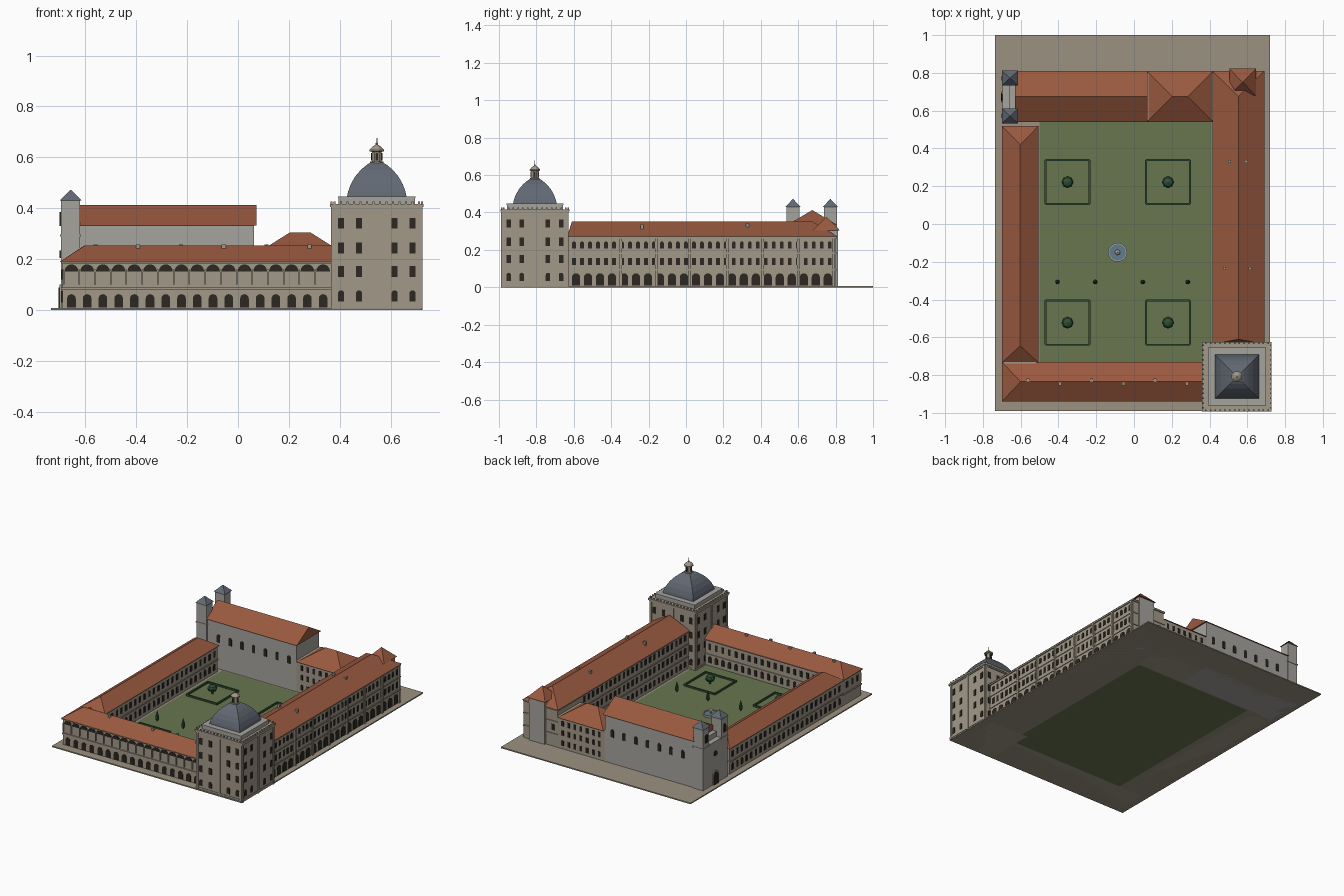
import bpy, bmesh, math
from mathutils import Vector, Matrix

if "Cube" in bpy.data.objects:
    bpy.data.objects.remove(bpy.data.objects["Cube"])

COL = {"stone": (.36, .32, .25), "plaster": (.38, .37, .34), "roof": (.32, .10, .05),
       "dark": (.025, .02, .015), "slate": (.12, .14, .17), "lawn": (.14, .18, .08),
       "paving": (.33, .29, .22), "green": (.03, .08, .035), "water": (.12, .2, .26)}
MATS = {}
for k, c in COL.items():
    MATS[k] = bpy.data.materials.new(k)
    MATS[k].diffuse_color = (*c, 1)


def finish(name, bm, mat):
    bmesh.ops.recalc_face_normals(bm, faces=bm.faces)
    me = bpy.data.meshes.new(name)
    bm.to_mesh(me)
    bm.free()
    ob = bpy.data.objects.new(name, me)
    me.materials.append(MATS[mat])
    bpy.context.collection.objects.link(ob)
    return ob


def boxes(name, mat, *spans):
    """Each span is (x0, x1, y0, y1, z0, z1)."""
    bm = bmesh.new()
    for x0, x1, y0, y1, z0, z1 in spans:
        m = Matrix.Translation(((x0 + x1) / 2, (y0 + y1) / 2, (z0 + z1) / 2)) @ \
            Matrix.Diagonal((x1 - x0, y1 - y0, z1 - z0, 1))
        bmesh.ops.create_cube(bm, size=1, matrix=m)
    return finish(name, bm, mat)


def hip(name, x0, x1, y0, y1, z0, z1, axis, a, b, mat="roof"):
    """Hipped or gabled roof with its ridge from a to b along an axis."""
    bm = bmesh.new()
    c = [bm.verts.new(p) for p in ((x0, y0, z0), (x1, y0, z0), (x1, y1, z0), (x0, y1, z0))]
    if axis == "y":
        c = c[1:] + c[:1]
        r = [bm.verts.new(((x0 + x1) / 2, t, z1)) for t in (a, b)]
    else:
        r = [bm.verts.new((t, (y0 + y1) / 2, z1)) for t in (a, b)]
    bm.faces.new(c)
    bm.faces.new((c[0], c[1], r[1], r[0]))
    bm.faces.new((c[2], c[3], r[0], r[1]))
    bm.faces.new((c[1], c[2], r[1]))
    bm.faces.new((c[3], c[0], r[0]))
    return finish(name, bm, mat)


def lathe(name, mat, x, y, profile, n, turn=0.0):
    """Turned solid from (radius, z) points."""
    bm = bmesh.new()
    rings = [[bm.verts.new((x + r * math.cos(turn + math.tau * i / n),
                            y + r * math.sin(turn + math.tau * i / n), z)) for i in range(n)]
             for r, z in profile]
    for p, q in zip(rings, rings[1:]):
        for i in range(n):
            bm.faces.new((p[i], p[(i + 1) % n], q[(i + 1) % n], q[i]))
    bm.faces.new(rings[0])
    bm.faces.new(rings[-1])
    return finish(name, bm, mat)


def openings(name, axis, pos, sign, us, z0, z1, w, arch=False, mat="dark", d=.003):
    """A row of window or door panels on a wall facing +-x or +-y."""
    bm = bmesh.new()
    for u in us:
        h = w / 2
        pts = [(-h, z0), (h, z0)]
        if arch:
            pts += [(h * math.cos(math.pi * i / 8), z1 - h + h * math.sin(math.pi * i / 8)) for i in range(9)]
        else:
            pts += [(h, z1), (-h, z1)]
        rings = [[bm.verts.new((u + p, pos + o * sign, z) if axis == "y" else (pos + o * sign, u + p, z))
                  for p, z in pts] for o in (-.002, d)]
        n = len(pts)
        bm.faces.new(rings[0])
        bm.faces.new(rings[1])
        for i in range(n):
            bm.faces.new((rings[0][i], rings[0][(i + 1) % n], rings[1][(i + 1) % n], rings[1][i]))
    bmesh.ops.remove_doubles(bm, verts=bm.verts, dist=1e-6)
    return finish(name, bm, mat)


def spread(a, b, n):
    return [a + (b - a) * (i + .5) / n for i in range(n)]


# ground and lawn
boxes("paving", "paving", (-.735, .72, -.99, -.74, 0, .008), (-.735, .72, .54, 1, 0, .008),
      (-.735, -.5, -.74, .54, 0, .008), (.41, .72, -.74, .54, 0, .008))
boxes("lawn", "lawn", (-.5, .41, -.74, .54, 0, .009))

# front wing with loggia
boxes("front_wing", "stone", (-.69, .38, -.93, -.74, 0, .195))
hip("front_wing_roof", -.70, .38, -.94, -.73, .19, .255, "x", -.60, .38)
boxes("front_wing_bands", "stone", (-.695, .37, -.936, -.735, .08, .09), (-.696, .37, -.937, -.733, .182, .19))
ux = spread(-.685, .365, 17)
openings("front_ground_arches", "y", -.93, -1, ux, .01, .063, .034, True)
openings("front_loggia_arches", "y", -.93, -1, ux, .152, .18, .054, True)
boxes("front_loggia_columns", "stone", *[(x - .034, x - .028, -.938, -.928, .10, .16) for x in ux])
openings("front_court_lower", "y", -.74, 1, spread(-.49, .36, 17), .03, .075, .022, True)
openings("front_court_upper", "y", -.74, 1, spread(-.49, .36, 17), .12, .16, .02)
openings("front_west_windows", "x", -.69, -1, spread(-.92, -.75, 3), .12, .16, .02)

# left wing
boxes("left_wing", "stone", (-.69, -.515, -.74, .51, 0, .195))
hip("left_wing_roof", -.70, -.505, -.735, .52, .19, .255, "y", -.645, .42)
boxes("left_wing_bands", "stone", (-.695, -.51, -.73, .513, .09, .098), (-.696, -.509, -.73, .515, .182, .19))
for side, px, sg in (("outer", -.69, -1), ("court", -.515, 1)):
    openings("left_%s_lower" % side, "x", px, sg, spread(-.72, .5, 24), .03, .075, .022, True)
    openings("left_%s_upper" % side, "x", px, sg, spread(-.72, .5, 24), .12, .16, .02)

# right wing
boxes("right_wing", "stone", (.425, .68, -.64, .80, 0, .277))
hip("right_wing_roof", .415, .69, -.635, .81, .272, .353, "y", -.61, .675)
boxes("right_wing_bands", "stone", (.42, .685, -.63, .805, .09, .098), (.42, .685, -.63, .805, .178, .185),
      (.418, .687, -.63, .807, .262, .272))
boxes("right_wing_pilasters", "stone",
      *[(.67, .69, y - .007, y + .007, 0, .265) for y in (-.35, -.16, .02, .22, .41, .60, .79)])
openings("right_ground_arches", "x", .68, 1, spread(-.62, .79, 22), .01, .075, .044, True)
openings("right_middle_windows", "x", .68, 1, spread(-.62, .79, 33), .118, .158, .02)
openings("right_upper_windows", "x", .68, 1, spread(-.62, .79, 33), .208, .246, .02, True)
for i, z in enumerate((.03, .12, .21)):
    openings("right_court_row_%d" % i, "x", .425, -1, spread(-.62, .53, 24), z, z + .04, .02, i == 0)
openings("right_north_windows", "y", .80, 1, (.46,), .12, .16, .02)

# corner turret
boxes("corner_turret", "plaster", (.515, .635, .69, .812, 0, .308))
hip("corner_turret_roof", .505, .645, .68, .822, .305, .378, "x", .574, .576)

# church nave with gabled roof
boxes("nave", "plaster", (-.66, .062, .55, .80, 0, .335))
hip("nave_roof", -.63, .072, .54, .81, .333, .413, "x", -.63, .072)
for side, py, sg in (("north", .80, 1), ("south", .55, -1)):
    openings("nave_%s_windows" % side, "y", py, sg, spread(-.58, .05, 7), .19, .245, .024, True)

# church towers and facade
for side, y in (("north", .772), ("south", .572)):
    boxes("church_tower_" + side, "plaster", (-.695, -.62, y - .034, y + .034, 0, .43),
          (-.699, -.616, y - .037, y + .037, .29, .298))
    hip("church_tower_roof_" + side, -.70, -.613, y - .04, y + .04, .43, .473, "x", -.657, -.656, "slate")
    openings("belfry_opening_" + side, "x", -.695, -1, (y,), .33, .385, .024, True, d=.006)
boxes("church_facade", "plaster", (-.695, -.62, .6, .745, 0, .30))
openings("church_portal_frame", "x", -.695, -1, (.672,), .008, .1, .06, True, "stone", .006)
openings("church_portal", "x", -.695, -1, (.672,), .008, .09, .044, True, d=.009)
openings("church_rose_window", "x", -.695, -1, (.672,), .205, .235, .03, True, d=.006)

# annex between church and right wing
boxes("annex", "stone", (.06, .43, .55, .80, 0, .225))
hip("annex_roof", .068, .42, .54, .81, .22, .305, "x", .203, .285)
for i, z in enumerate((.03, .1, .165)):
    for side, py, sg in (("north", .80, 1), ("south", .55, -1)):
        openings("annex_%s_row_%d" % (side, i), "y", py, sg, spread(.08, .41, 7), z, z + .035, .018)

# domed corner tower
TX, TY = .545, -.808


def sq(h, z0, z1):
    return (TX - h, TX + h, TY - h, TY + h, z0, z1)


boxes("tower_body", "stone", sq(.175, 0, .41), sq(.178, .008, .02))
boxes("tower_cornice", "stone", sq(.184, .405, .417), sq(.18, .397, .406))
boxes("tower_attic", "plaster", sq(.15, .415, .44), sq(.153, .44, .447))
dots = [(TX + s * .178, TY + t) for s in (-1, 1) for t in spread(-.178, .178, 14)]
dots += [(TX + t, TY + s * .178) for s in (-1, 1) for t in spread(-.178, .178, 14)]
boxes("tower_parapet_knobs", "stone", *[(x - .004, x + .004, y - .004, y + .004, .415, .427) for x, y in dots])
pil = []
for s in (-1, 1):
    for t in (-.167, 0, .167):
        pil += [(TX + t - .008, TX + t + .008, TY + s * .175 - .005, TY + s * .175 + .005, 0, .4),
                (TX + s * .175 - .005, TX + s * .175 + .005, TY + t - .008, TY + t + .008, 0, .4)]
boxes("tower_pilasters", "stone", *pil)
for i, z in enumerate((.035, .13, .222, .32)):
    for s in (-1, 1):
        off = (-.14, -.07, .07, .14)
        openings("tower_y_windows", "y", TY + s * .175, s, [TX + o for o in off], z, z + .043, .024, i == 0)
        openings("tower_x_windows", "x", TX + s * .175, s, [TY + o for o in off], z, z + .043, .024, i == 0)
R2 = math.sqrt(2)
lathe("dome", "slate", TX, TY, [(r * R2, z) for r, z in ((.117, .445), (.113, .465), (.102, .495), (.085, .525),
      (.062, .552), (.038, .572), (.024, .58))], 4, math.pi / 4)
lathe("lantern", "stone", TX, TY, [(.028, .575), (.028, .583), (.021, .584), (.021, .622), (.03, .624), (.03, .63),
      (.018, .642), (.005, .65), (.005, .656), (.002, .658), (.002, .677)], 8, math.pi / 8)
for i in range(4):
    s = 1 if i < 2 else -1
    a = "xy"[i % 2]
    openings("lantern_opening", a, (TX if a == "x" else TY) + s * .0195, s,
             (TY if a == "x" else TX,), .588, .618, .009, True)

# chimneys
boxes("front_chimneys", "stone", *[(x - .008, x + .008, y - .008, y + .008, .23, .258) for x, y in
      [(-.56 + .168 * i, -.825 - .022 * (i % 2)) for i in range(6)]])
boxes("right_chimneys", "stone", *[(x - .008, x + .008, y - .008, y + .008, .28, z) for x, y, z in
      ((.505, .33, .34), (.595, .33, .34), (.48, -.235, .335), (.615, -.235, .335))])

# courtyard hedges, topiary, cypresses and fountain
for cx in (-.352, .18):
    for cy in (.222, -.522):
        h = .117
        boxes("hedge", "green", *[(cx - h, cx + h, cy + s * h - .005, cy + s * h + .005, .005, .02) for s in (-1, 1)],
              *[(cx + s * h - .005, cx + s * h + .005, cy - h, cy + h, .005, .02) for s in (-1, 1)])
        lathe("garden_tree", "green", cx, cy, [(.006, .005), (.006, .025), (.026, .033), (.032, .048), (.024, .064),
              (.004, .072)], 8)
for x in (-.405, -.205, .047, .285):
    lathe("cypress", "green", x, -.307, [(.004, .005), (.004, .015), (.012, .022), (.01, .045), (.001, .08)], 8)
lathe("fountain_basin", "plaster", -.087, -.15, [(.05, .004), (.05, .022), (.043, .022), (.043, .014)], 24)
lathe("fountain_water", "water", -.087, -.15, [(.0435, .01), (.0435, .017)], 24)
lathe("fountain_spout", "plaster", -.087, -.15, [(.006, .01), (.004, .035), (.014, .04), (.012, .043), (.002, .05)], 12)

for m in bpy.data.materials:
    if m.users and not m.is_grease_pencil:
        m.use_nodes = True
        m.node_tree.nodes["Principled BSDF"].inputs["Base Color"].default_value = m.diffuse_color
